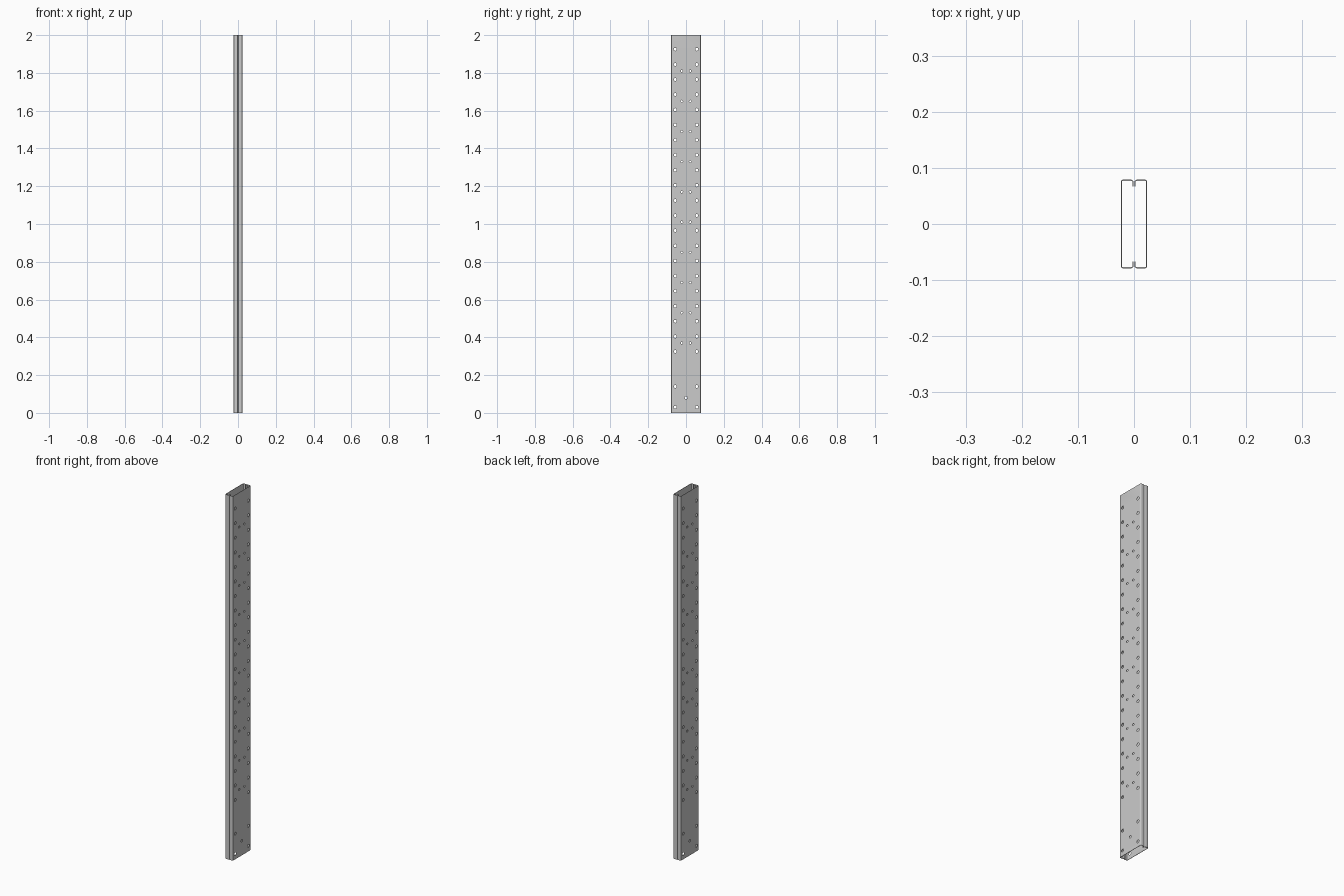
import bpy, bmesh
from math import sin, cos, pi, atan2
from mathutils import Matrix, Vector

if "Cube" in bpy.data.objects:
    bpy.data.objects.remove(bpy.data.objects["Cube"])

H, HX, HY, GAP, LIP, T, R = 2.0, 0.0235, 0.079, 0.001, 0.067, 0.002, 0.004


def arc(cx, cy, r, a0, n=4):
    """Quarter turn, running clockwise from angle a0."""
    return [(cx + r * cos(a0 - pi / 2 * i / n), cy + r * sin(a0 - pi / 2 * i / n))
            for i in range(n + 1)]


def path(inset):
    """Upper half of the lipped channel, then its mirror image below."""
    r = R - inset
    top = [(GAP + inset, LIP)]
    top += arc(GAP + R, HY - R, r, pi)
    top += arc(HX - R, HY - R, r, pi / 2)
    return top + [(x, -y) for x, y in reversed(top)]


# Cutter with every hole passing through both webs
holes = []
for s in (-1, 1):
    holes += [(s * 0.057, z, 0.008) for z in (0.03, 0.14)]
    holes += [(s * 0.057, 0.325 + 0.08 * i, 0.008) for i in range(21)]
    holes += [(s * 0.0225, 0.37 + 0.16 * i, 0.0055) for i in range(10)]
holes.append((0, 0.08, 0.007))
bm = bmesh.new()
for y, z, r in holes:
    m = Matrix.Translation((0, y, z)) @ Matrix.Rotation(pi / 2, 4, 'Y')
    bmesh.ops.create_cone(bm, cap_ends=True, segments=16, radius1=r, radius2=r,
                          depth=0.1, matrix=m)
me = bpy.data.meshes.new("hole_cutter")
bm.to_mesh(me)
bm.free()
cutter = bpy.data.objects.new("hole_cutter", me)
bpy.context.collection.objects.link(cutter)
cutter.hide_render = True


def channel(name, side):
    """Lipped C channel, extruded upright and perforated."""
    outline = path(0) + path(T)[::-1]
    bm = bmesh.new()
    face = bm.faces.new([bm.verts.new((side * x, y, 0)) for x, y in outline])
    ext = bmesh.ops.extrude_face_region(bm, geom=[face], use_keep_orig=True)
    bmesh.ops.translate(bm, vec=(0, 0, H),
                        verts=[v for v in ext["geom"] if isinstance(v, bmesh.types.BMVert)])
    bmesh.ops.recalc_face_normals(bm, faces=bm.faces)
    me = bpy.data.meshes.new(name)
    bm.to_mesh(me)
    bm.free()
    ob = bpy.data.objects.new(name, me)
    bpy.context.collection.objects.link(ob)
    mod = ob.modifiers.new("holes", 'BOOLEAN')
    mod.operation, mod.solver, mod.object = 'DIFFERENCE', 'EXACT', cutter
    bpy.ops.object.select_all(action='DESELECT')
    ob.select_set(True)
    bpy.context.view_layer.objects.active = ob
    bpy.ops.object.modifier_apply(modifier=mod.name)
    bpy.ops.object.shade_smooth_by_angle(angle=pi / 6)


# Two channels facing each other form the slotted box post
channel("right_channel", 1)
channel("left_channel", -1)
bpy.data.objects.remove(cutter)
